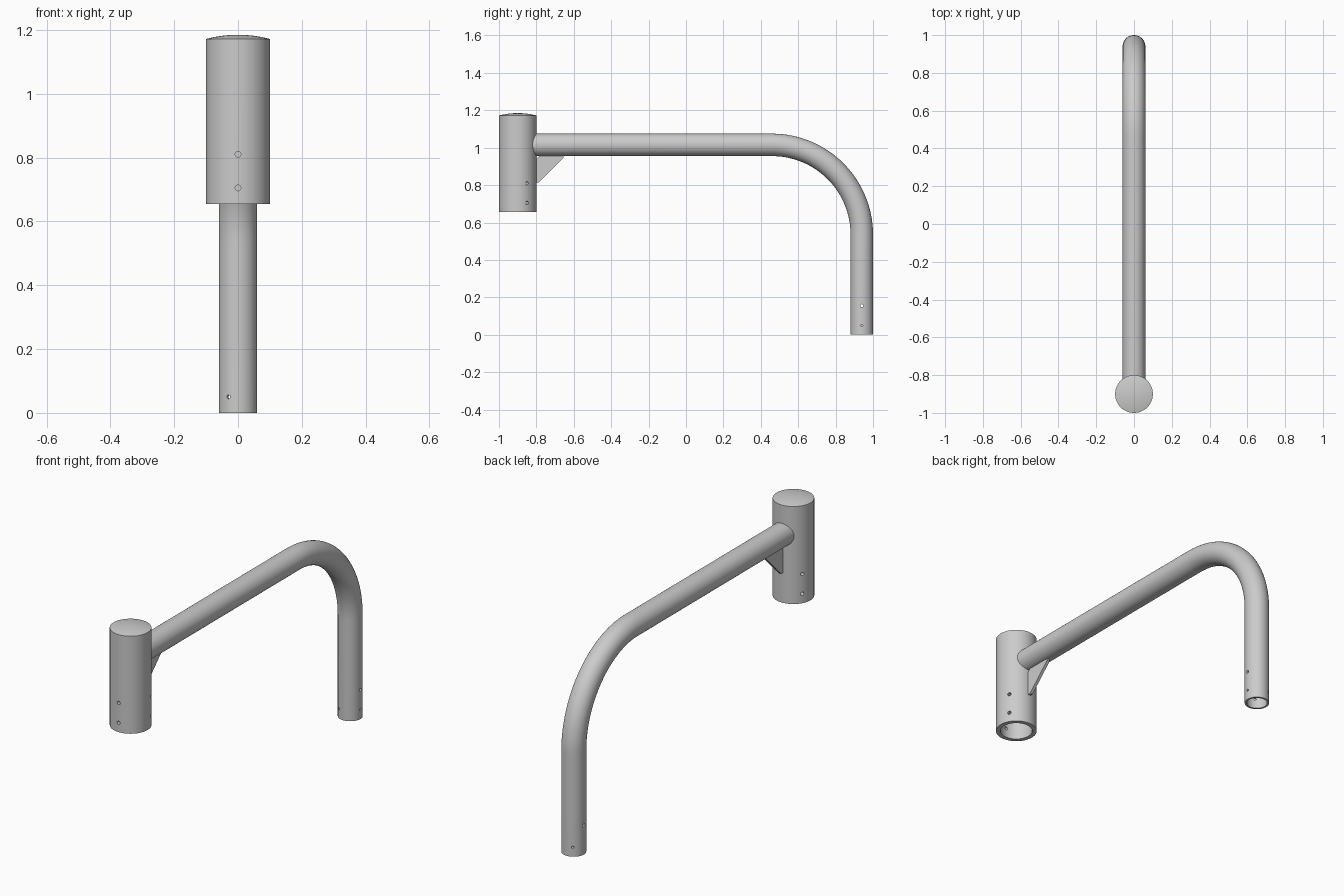
import bpy, bmesh
from math import sin, cos, pi, radians
from mathutils import Vector, Matrix

if "Cube" in bpy.data.objects:
    bpy.data.objects.remove(bpy.data.objects["Cube"])

SEG = 64
SLEEVE_Y, SLEEVE_R, SLEEVE_BORE = -0.9, 0.1, 0.078
TUBE_R, TUBE_BORE, LEG_Y, ARM_Z = 0.06, 0.05, 0.94, 1.015
BEND = 0.48


def make_object(name, bm):
    bmesh.ops.recalc_face_normals(bm, faces=bm.faces)
    mesh = bpy.data.meshes.new(name)
    bm.to_mesh(mesh)
    bm.free()
    obj = bpy.data.objects.new(name, mesh)
    bpy.context.collection.objects.link(obj)
    return obj


def activate(obj):
    bpy.ops.object.select_all(action='DESELECT')
    obj.select_set(True)
    bpy.context.view_layer.objects.active = obj


def cut(obj, bm):
    cutter = make_object("cutter", bm)
    cutter.hide_render = True
    mod = obj.modifiers.new("cut", 'BOOLEAN')
    mod.operation, mod.solver, mod.object = 'DIFFERENCE', 'EXACT', cutter
    activate(obj)
    bpy.ops.object.modifier_apply(modifier=mod.name)
    bpy.data.objects.remove(cutter)


def smooth(obj):
    activate(obj)
    bpy.ops.object.shade_smooth_by_angle(angle=radians(30))


def add_holes(bm, y, z, reach, angles, r):
    """Radial drill pins from inside a vertical pipe to beyond its wall."""
    for a in angles:
        d = Vector((cos(radians(a)), sin(radians(a)), 0))
        mat = Matrix.Translation(Vector((0, y, z)) + d * reach) @ \
            d.to_track_quat('Z', 'Y').to_matrix().to_4x4()
        bmesh.ops.create_cone(bm, cap_ends=True, segments=20, radius1=r,
                              radius2=r, depth=reach, matrix=mat)


# Socket sleeve: lathed hollow cylinder with a shallow domed cap
bm = bmesh.new()
dome = [(SLEEVE_R * i / 8, 1.185 - 0.013 * (i / 8) ** 2) for i in range(9)]
profile = dome + [(SLEEVE_R, 0.655), (SLEEVE_BORE, 0.655),
                  (SLEEVE_BORE, 1.162), (0, 1.162)]
verts = [bm.verts.new((r, SLEEVE_Y, z)) for r, z in profile]
edges = [bm.edges.new(p) for p in zip(verts, verts[1:])]
bmesh.ops.spin(bm, geom=verts + edges, cent=(0, SLEEVE_Y, 0), axis=(0, 0, 1),
               angle=2 * pi, steps=SEG)
bmesh.ops.remove_doubles(bm, verts=bm.verts, dist=1e-5)
sleeve = make_object("socket_sleeve", bm)
pins = bmesh.new()
for z in (0.705, 0.81):
    add_holes(pins, SLEEVE_Y, z, SLEEVE_R * 0.9, (30, 150, 270), 0.009)
cut(sleeve, pins)
smooth(sleeve)

# Bent arm tube: ring sweep along arm, bend and leg, outside then back inside
STEPS = 32
path = [(SLEEVE_Y, ARM_Z, pi / 2)]
for i in range(STEPS + 1):
    a = pi / 2 * (1 - i / STEPS)
    path.append((LEG_Y - BEND + BEND * cos(a), ARM_Z - BEND + BEND * sin(a), a))
path.append((LEG_Y, 0, 0))

bm = bmesh.new()
rings = []
for r, pts in ((TUBE_R, path), (TUBE_BORE, path[::-1])):
    for y, z, a in pts:
        ring = []
        for k in range(SEG):
            t = 2 * pi * k / SEG
            s = r * cos(t)
            ring.append(bm.verts.new((r * sin(t), y + s * cos(a), z + s * sin(a))))
        rings.append(ring)
for j, ring in enumerate(rings):
    nxt = rings[(j + 1) % len(rings)]
    for k in range(SEG):
        m = (k + 1) % SEG
        bm.faces.new((ring[k], ring[m], nxt[m], nxt[k]))
arm = make_object("bent_arm_tube", bm)

# Cope the arm end against the sleeve, then drill the leg
cope = bmesh.new()
bmesh.ops.create_cone(cope, cap_ends=True, segments=SEG, radius1=SLEEVE_R - 0.001,
                      radius2=SLEEVE_R - 0.001, depth=0.5,
                      matrix=Matrix.Translation((0, SLEEVE_Y, ARM_Z)))
cut(arm, cope)
pins = bmesh.new()
add_holes(pins, LEG_Y, 0.05, TUBE_R * 0.9, (0, 120, 240), 0.006)
add_holes(pins, LEG_Y, 0.155, TUBE_R * 0.9, (0, 180), 0.008)
cut(arm, pins)
smooth(arm)

# Gusset plate under the arm, with clipped corners
outline = [(-0.801, 0.94), (-0.785, 0.956), (-0.655, 0.956), (-0.655, 0.945),
           (-0.786, 0.815), (-0.801, 0.815)]
bm = bmesh.new()
T = 0.008
face = bm.faces.new([bm.verts.new((-T, y, z)) for y, z in outline])
ext = bmesh.ops.extrude_face_region(bm, geom=[face], use_keep_orig=True)
bmesh.ops.translate(bm, vec=(2 * T, 0, 0),
                    verts=[v for v in ext["geom"] if isinstance(v, bmesh.types.BMVert)])
make_object("gusset_plate", bm)
